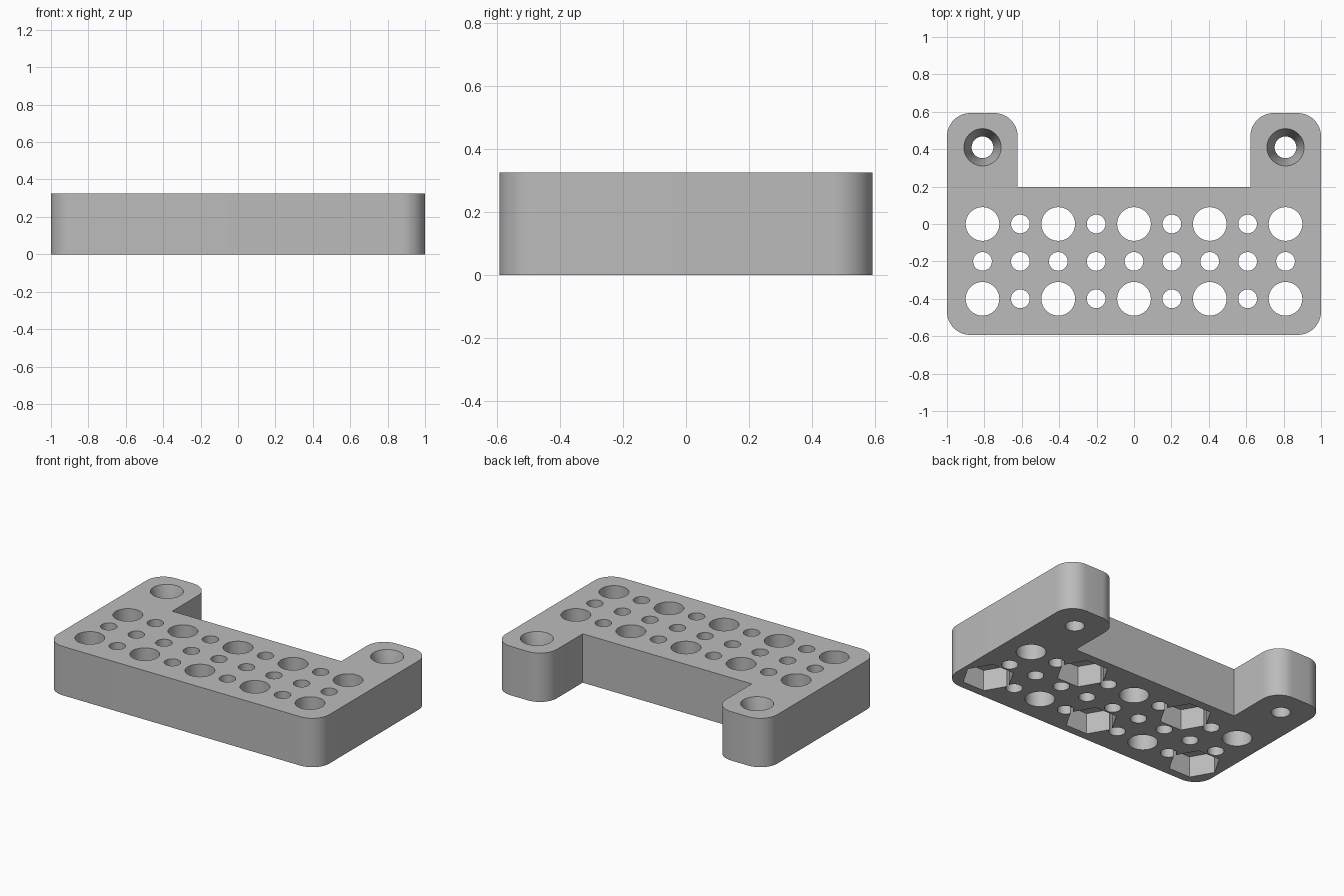
import bpy
import bmesh
from math import cos, sin, pi, radians

if "Cube" in bpy.data.objects:
    bpy.data.objects.remove(bpy.data.objects["Cube"])

HEIGHT = 0.325
HALF_Y = 0.593
CORNER = 0.125
EAR_IN = 0.622     # inner side of each ear
NOTCH_Y = 0.197    # rear wall between the ears
PITCH = 0.2025

grey = bpy.data.materials.new("plain_grey")
grey.use_nodes = True
colour = (0.5, 0.5, 0.5, 1)
grey.diffuse_color = colour
grey.node_tree.nodes["Principled BSDF"].inputs["Base Color"].default_value = colour


def add_prism(bm, low, high):
    """Closed solid between two matching rings of points."""
    a = [bm.verts.new(p) for p in low]
    b = [bm.verts.new(p) for p in high]
    bm.faces.new(a[::-1])
    bm.faces.new(b)
    n = len(a)
    for i in range(n):
        j = (i + 1) % n
        bm.faces.new((a[i], a[j], b[j], b[i]))


def ring(x, y, z, radius, sides):
    return [(x + radius * cos(2 * pi * i / sides),
             y + radius * sin(2 * pi * i / sides), z) for i in range(sides)]


def make_object(name, bm):
    mesh = bpy.data.meshes.new(name)
    bm.normal_update()
    bm.to_mesh(mesh)
    bm.free()
    mesh.materials.append(grey)
    obj = bpy.data.objects.new(name, mesh)
    bpy.context.collection.objects.link(obj)
    return obj


def arc(cx, cy, start, steps=12):
    return [(cx + CORNER * cos(radians(start + 90 * i / steps)),
             cy + CORNER * sin(radians(start + 90 * i / steps)))
            for i in range(steps + 1)]


# Plate outline: rounded front corners, two rounded ears, square notch
half = arc(1 - CORNER, CORNER - HALF_Y, -90)
half += arc(1 - CORNER, HALF_Y - CORNER, 0)
half += arc(EAR_IN + CORNER, HALF_Y - CORNER, 90)
half.append((EAR_IN, NOTCH_Y))
outline = half + [(-x, y) for x, y in reversed(half)]
bm = bmesh.new()
add_prism(bm, [(x, y, 0) for x, y in outline],
          [(x, y, HEIGHT) for x, y in outline])
plate = make_object("mounting_plate", bm)

holes = bmesh.new()
pockets = bmesh.new()

# Hole grid, with hexagonal nut pockets under every other large hole
for row in range(3):
    for col in range(-4, 5):
        x, y = col * PITCH, -0.2 * row
        large = row != 1 and col % 2 == 0
        radius = 0.09 if large else 0.05
        add_prism(holes, ring(x, y, -0.1, radius, 48),
                  ring(x, y, HEIGHT + 0.1, radius, 48))
        if large and (col // 2 + row // 2) % 2 == 1:
            add_prism(pockets, ring(x, y, -0.1, 0.16, 6),
                      ring(x, y, 0.14, 0.16, 6))

# Screw holes in the ears, widening towards the top
for side in (-1, 1):
    x, y = side * 0.81, 0.41
    add_prism(holes, ring(x, y, -0.1, 0.058, 48),
              ring(x, y, HEIGHT + 0.1, 0.058, 48))
    add_prism(pockets, ring(x, y, HEIGHT - 0.16, 0.058, 48),
              ring(x, y, HEIGHT + 0.04, 0.11, 48))

# Cut, then discard the cutters
bpy.context.view_layer.objects.active = plate
plate.select_set(True)
for name, cutter_bm in (("hole_cutter", holes), ("pocket_cutter", pockets)):
    cutter = make_object(name, cutter_bm)
    cutter.hide_render = True
    mod = plate.modifiers.new(name, "BOOLEAN")
    mod.operation = "DIFFERENCE"
    mod.solver = "EXACT"
    mod.object = cutter
    bpy.context.view_layer.update()
    bpy.ops.object.modifier_apply(modifier=name)
    bpy.data.objects.remove(cutter)

bpy.ops.object.shade_smooth_by_angle(angle=radians(30))
